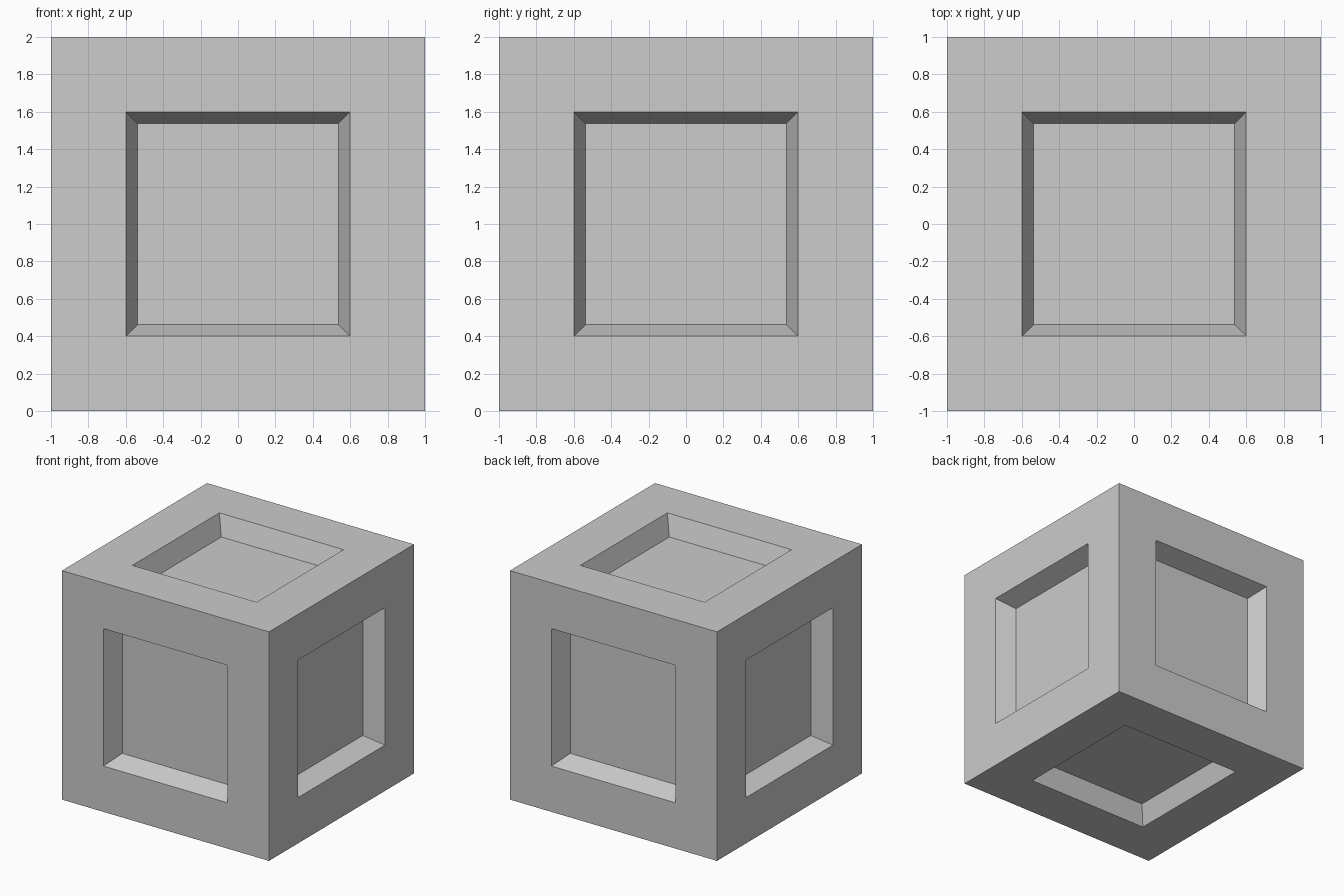
import bpy
import bmesh

OUTER = 2.0       # cube edge length
BORDER = 0.4      # width of the flat frame on each side
TAPER = 0.063     # inward slope of the recess walls
DEPTH = 0.17      # depth of the recess floor

default = bpy.data.objects.get("Cube")
if default:
    bpy.data.objects.remove(default, do_unlink=True)

# Plain grey material
grey = bpy.data.materials.new("plain grey")
grey.use_nodes = True
colour = (0.604, 0.604, 0.604, 1.0)
grey.diffuse_color = colour
grey.node_tree.nodes["Principled BSDF"].inputs["Base Color"].default_value = colour

# Cube with a tapered square recess in every side
bm = bmesh.new()
bmesh.ops.create_cube(bm, size=OUTER)
sides = bm.faces[:]
# Flat frame around each side
bmesh.ops.inset_individual(bm, faces=sides, thickness=BORDER, use_even_offset=True)
# Sloping walls down to the recess floor
bmesh.ops.inset_individual(bm, faces=sides, thickness=TAPER, depth=-DEPTH,
                           use_even_offset=True)
bmesh.ops.translate(bm, verts=bm.verts, vec=(0, 0, OUTER / 2))

mesh = bpy.data.meshes.new("recessed_cube")
bm.to_mesh(mesh)
bm.free()
mesh.materials.append(grey)
cube = bpy.data.objects.new("recessed_cube", mesh)
bpy.context.collection.objects.link(cube)
